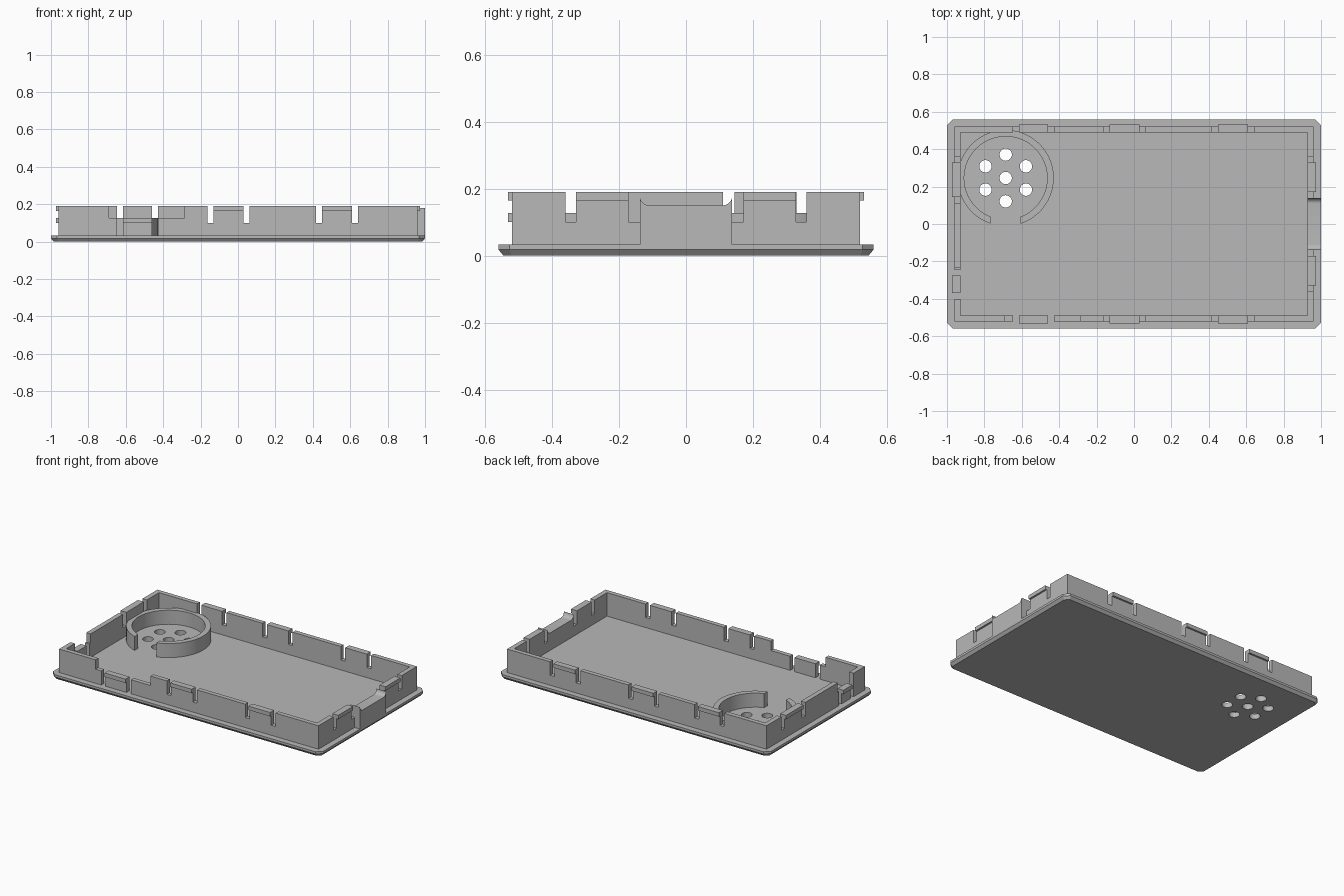
import bpy, bmesh
from math import sin, cos, pi, asin, radians
from mathutils import Vector

cube = bpy.data.objects.get("Cube")
if cube:
    bpy.data.objects.remove(cube, do_unlink=True)

grey = bpy.data.materials.new("light_grey_plastic")
grey.use_nodes = True
COLOUR = (0.48, 0.48, 0.48, 1)
grey.diffuse_color = COLOUR
grey.node_tree.nodes["Principled BSDF"].inputs["Base Color"].default_value = COLOUR

FLOOR, TOP, SLOT, DROP = 0.033, 0.19, 0.10, 0.063
BURIED = 0.026                      # height of a gap that reaches the floor
XI, XO, YI, YO = 0.928, 0.96, 0.49, 0.52
LIP = 0.012


def finish(bm, name):
    bmesh.ops.recalc_face_normals(bm, faces=bm.faces)
    mesh = bpy.data.meshes.new(name)
    bm.to_mesh(mesh)
    bm.free()
    mesh.materials.append(grey)
    obj = bpy.data.objects.new(name, mesh)
    bpy.context.collection.objects.link(obj)
    return obj


def prism(name, outline, place, lo, hi):
    """Extrude a 2D outline from lo to hi; place maps (u, v, w) to x, y, z."""
    bm = bmesh.new()
    face = bm.faces.new([bm.verts.new(place(u, v, lo)) for u, v in outline])
    new = bmesh.ops.extrude_face_region(bm, geom=[face])["geom"]
    shift = Vector(place(0, 0, hi)) - Vector(place(0, 0, lo))
    bmesh.ops.translate(bm, vec=shift, verts=[g for g in new if isinstance(g, bmesh.types.BMVert)])
    return finish(bm, name)


def along_x(u, v, w):
    return (u, w, v)


def along_y(u, v, w):
    return (w, u, v)


def flat(u, v, w):
    return (u, v, w)


def smooth(obj):
    bpy.ops.object.select_all(action="DESELECT")
    obj.select_set(True)
    bpy.context.view_layer.objects.active = obj
    bpy.ops.object.shade_smooth_by_angle(angle=radians(30))


def wall(name, place, inner, outer, start, steps):
    """Wall whose top edge follows (end, height) steps."""
    outline = [(start, 0.02)]
    u = start
    for end, height in steps:
        outline += [(u, height), (end, height)]
        u = end
    outline.append((u, 0.02))
    return prism(name, outline, place, inner, outer)


def lip(name, place, outer, a, b, top=TOP):
    """Catch ridge along the top of a snap tab."""
    sign = 1 if outer > 0 else -1
    box = [(a, top - 0.026), (b, top - 0.026), (b, top), (a, top)]
    prism(name, box, place, outer - sign * 0.004, outer + sign * LIP)


# Base plate with clipped corners and a bevelled underside
def octagon(hx, hy, c):
    return [(hx, hy - c), (hx - c, hy), (c - hx, hy), (-hx, hy - c),
            (-hx, c - hy), (c - hx, -hy), (hx - c, -hy), (hx, c - hy)]


bm = bmesh.new()
rings = [[bm.verts.new((x, y, z)) for x, y in octagon(1 - i, 0.56 - i, c)]
         for z, i, c in ((0, 0.015, 0.024), (0.018, 0, 0.033), (FLOOR, 0, 0.033))]
bm.faces.new(rings[0])
bm.faces.new(rings[-1])
for low, high in zip(rings, rings[1:]):
    for k in range(8):
        n = (k + 1) % 8
        bm.faces.new((low[k], low[n], high[n], high[k]))
plate = finish(bm, "base_plate")

# Speaker holes: one in the centre, six around it
CX, CY = -0.686, 0.246
spots = [(CX, CY)] + [(CX + 0.125 * cos(pi / 2 + k * pi / 3),
                       CY + 0.125 * sin(pi / 2 + k * pi / 3)) for k in range(6)]
bm = bmesh.new()
for x, y in spots:
    made = bmesh.ops.create_cone(bm, cap_ends=True, segments=32, radius1=0.033,
                                 radius2=0.033, depth=0.2)
    bmesh.ops.translate(bm, vec=(x, y, 0), verts=made["verts"])
cutter = finish(bm, "hole_cutter")
cutter.hide_render = True
cut = plate.modifiers.new("holes", "BOOLEAN")
cut.operation, cut.solver, cut.object = "DIFFERENCE", "EXACT", cutter
bpy.context.view_layer.update()
result = plate.evaluated_get(bpy.context.evaluated_depsgraph_get())
cut_mesh = bpy.data.meshes.new_from_object(result)
plate.modifiers.clear()
plate.data = cut_mesh
bpy.data.objects.remove(cutter, do_unlink=True)
smooth(plate)

# Long walls with three snap tabs each; the front one has a lowered stretch
LONG_TABS = [(-0.615, -0.46), (-0.13, 0.03), (0.45, 0.61)]
GAP = 0.032


def tab_steps(tabs):
    steps = []
    for a, b in tabs:
        steps += [(a - GAP, TOP), (a, SLOT), (b, TOP), (b + GAP, SLOT)]
    return steps


wall("back_wall", along_x, YI, YO, -XO, tab_steps(LONG_TABS) + [(XO, TOP)])
a, b = LONG_TABS[0]
low = TOP - DROP
lowered = [(-0.69, TOP), (a - GAP, low), (a, BURIED), (b, low), (b + GAP, BURIED), (-0.285, low)]
wall("front_wall", along_x, -YI, -YO, -XO, lowered + tab_steps(LONG_TABS[1:]) + [(XO, TOP)])
for i, (a, b) in enumerate(LONG_TABS):
    lip(f"back_tab_lip_{i}", along_x, YO, a, b)
    lip(f"front_tab_lip_{i}", along_x, -YO, a, b, low if i == 0 else TOP)

# Left end wall: two tabs either side of the central scooped block
HALF = 0.138
END_TABS = [(-0.328, -0.172), (0.172, 0.328)]
wall("left_wall", along_y, XI, XO, -YI,
     [(-0.36, TOP), (-0.328, SLOT), (-0.172, TOP), (-HALF, SLOT), (HALF, BURIED),
      (0.172, SLOT), (0.328, TOP), (0.36, SLOT), (YI, TOP)])
for i, (a, b) in enumerate(END_TABS):
    lip(f"left_tab_lip_{i}", along_y, XO, a, b)

# Right end wall: one full tab and one lowered tab
wall("right_wall", along_y, -XI, -XO, -YI,
     [(-0.40, TOP), (-0.37, BURIED), (-0.275, low), (-0.245, BURIED), (-0.232, low),
      (0.11, TOP), (0.145, SLOT), (0.33, TOP), (0.362, SLOT), (YI, TOP)])
lip("right_tab_lip", along_y, -XO, 0.145, 0.33)
lip("right_low_tab_lip", along_y, -XO, -0.37, -0.275, low)

# Block with a scooped top, flush with the plate edge
R, RIM = 0.029, 0.179
scoop = [(HALF - R + R * cos(t), RIM - R * sin(t)) for t in [k * pi / 16 for k in range(9)]]
outline = [(-HALF, 0.02), (HALF, 0.02)] + scoop + [(-u, v) for u, v in reversed(scoop)]
smooth(prism("scooped_block", outline, along_y, XI, 1.0))

# Open speaker ring with a gap facing the front
RO, RI, OPEN, STEPS = 0.257, 0.222, 0.08, 64


def arc(radius):
    d = asin(OPEN / radius)
    start, span = -pi / 2 + d, 2 * pi - 2 * d
    return [(CX + radius * cos(start + span * k / STEPS),
             CY + radius * sin(start + span * k / STEPS)) for k in range(STEPS + 1)]


smooth(prism("speaker_ring", arc(RO) + arc(RI)[::-1], flat, 0.028, 0.127))
